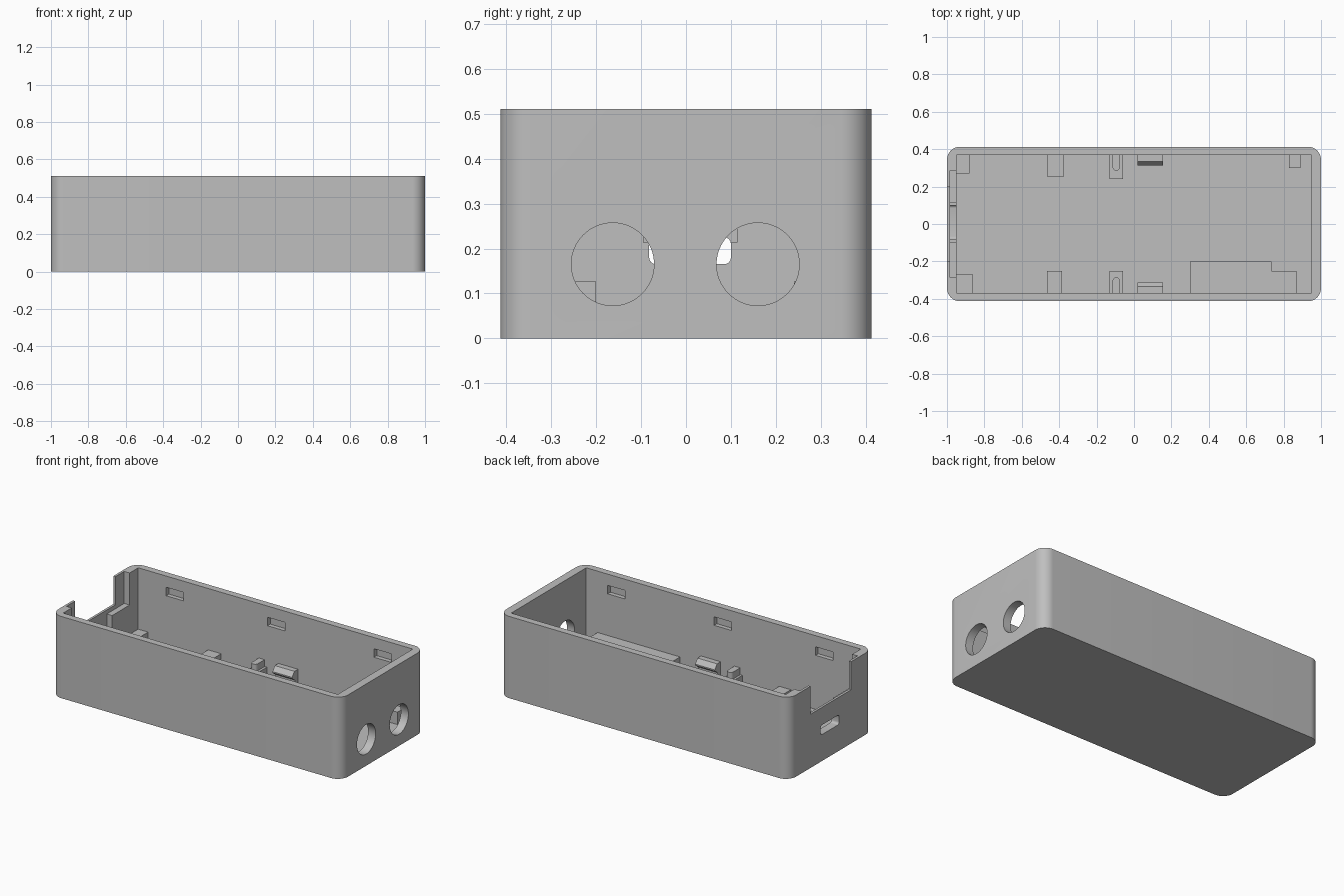
import bpy, bmesh, math
from mathutils import Vector

cube = bpy.data.objects.get("Cube")
if cube:
    bpy.data.objects.remove(cube, do_unlink=True)

mat = bpy.data.materials.new("light grey plastic")
mat.use_nodes = True
grey = (0.52, 0.52, 0.52, 1)
mat.diffuse_color = grey
mat.node_tree.nodes["Principled BSDF"].inputs["Base Color"].default_value = grey

X, Y = 1.0, 0.413              # outer half sizes
IX, IY = 0.948, 0.37           # inner half sizes
H, FLOOR, STEP = 0.51, 0.05, 0.127


def prism(name, pts, axis, lo, hi):
    """Extrude a profile along an axis; points use the other two axes in order."""
    place = {"x": lambda p, t: (t, p[0], p[1]),
             "y": lambda p, t: (p[0], t, p[1]),
             "z": lambda p, t: (p[0], p[1], t)}[axis]
    bm = bmesh.new()
    face = bm.faces.new([bm.verts.new(place(p, lo)) for p in pts])
    ext = bmesh.ops.extrude_face_region(bm, geom=[face])
    verts = [v for v in ext["geom"] if isinstance(v, bmesh.types.BMVert)]
    bmesh.ops.translate(bm, verts=verts, vec=Vector(place((0, 0), hi - lo)))
    bmesh.ops.recalc_face_normals(bm, faces=bm.faces)
    mesh = bpy.data.meshes.new(name)
    bm.to_mesh(mesh)
    bm.free()
    obj = bpy.data.objects.new(name, mesh)
    bpy.context.collection.objects.link(obj)
    mesh.materials.append(mat)
    return obj


def rect(a0, a1, b0, b1, r=0, n=10):
    """Rectangle outline with optional rounded corners."""
    if not r:
        return [(a0, b0), (a1, b0), (a1, b1), (a0, b1)]
    centres = [(a1 - r, b1 - r), (a0 + r, b1 - r), (a0 + r, b0 + r), (a1 - r, b0 + r)]
    return [(c[0] + r * math.cos((q + i / n) * math.pi / 2),
             c[1] + r * math.sin((q + i / n) * math.pi / 2))
            for q, c in enumerate(centres) for i in range(n + 1)]


def circle(cy, cz, r, n=64):
    return [(cy + r * math.cos(i * math.tau / n), cz + r * math.sin(i * math.tau / n))
            for i in range(n)]


def block(name, x0, x1, y0, y1, z0, z1):
    return prism(name, rect(x0, x1, y0, y1), "z", z0, z1)


# Tray with rounded outer corners
tray = prism("tray", rect(-X, X, -Y, Y, 0.07, 12), "z", 0, H)

# Cavity, end openings and cable holes
cutters = [
    block("cavity_cutter", -IX, IX, -IY, IY, FLOOR, 1),
    block("notch_cutter", -1.1, -0.9, -0.2, 0.2, 0.335, 1),
    block("wide_recess_cutter", -0.985, -0.9, -0.285, 0.285, 0.31, 1),
    block("port_recess_cutter", -0.985, -0.9, -0.095, 0.113, 0.213, 0.4),
    prism("port_slot_cutter", rect(-0.082, 0.1, 0.165, 0.225, 0.015, 4), "x", -1.1, -0.9),
]
for cy in (-0.163, 0.16):
    cutters.append(prism("round_hole_cutter", circle(cy, 0.165, 0.092), "x", 0.9, 1.1))

# Blind latch slots in both long walls
for cx in (-0.695, 0.005, 0.74):
    for s in (-1, 1):
        y0, y1 = sorted((s * 0.34, s * 0.397))
        cutters.append(block("latch_slot_cutter", cx - 0.06, cx + 0.06, y0, y1, 0.387, 0.44))

bpy.context.view_layer.objects.active = tray
for c in cutters:
    mod = tray.modifiers.new("cut", "BOOLEAN")
    mod.operation, mod.solver, mod.object = "DIFFERENCE", "EXACT", c
    bpy.ops.object.modifier_apply(modifier=mod.name)
    bpy.data.objects.remove(c, do_unlink=True)

bpy.ops.object.select_all(action="DESELECT")
tray.select_set(True)
bpy.ops.object.shade_smooth_by_angle(angle=math.radians(30))

# Support blocks against the walls
W, Z0 = IY + 0.01, FLOOR - 0.01
supports = [
    ("back_corner_support", -IX - 0.01, -0.88, 0.27, 1),
    ("front_corner_support", -IX - 0.01, -0.86, 0.27, -1),
    ("back_board_support", -0.465, -0.375, 0.255, 1),
    ("front_board_support", -0.465, -0.385, 0.25, -1),
    ("back_pin_support", -0.13, -0.06, 0.24, 1),
    ("front_pin_support", -0.13, -0.06, 0.25, -1),
    ("back_end_support", 0.83, 0.89, 0.3, 1),
    ("front_end_support", 0.735, 0.87, 0.25, -1),
    ("front_long_support", 0.3, 0.735, 0.2, -1),
]
for name, x0, x1, y, s in supports:
    y0, y1 = sorted((s * y, s * W))
    block(name, x0, x1, y0, y1, Z0, STEP)

# Round-nosed locating pins and hooked board clips
for side, s in (("back", 1), ("front", -1)):
    nose = [(-0.095 + 0.02 * math.cos(a), s * (0.305 - 0.02 * math.sin(a)))
            for a in [i * math.pi / 12 for i in range(13)]]
    prism(side + "_pin", nose + [(-0.115, s * W), (-0.075, s * W)], "z", Z0, 0.17)

    hook = [(W, Z0), (0.34, Z0), (0.34, 0.115), (0.312, 0.135),
            (0.312, 0.143), (0.335, 0.172), (W, 0.172)]
    prism(side + "_clip", [(s * y, z) for y, z in hook], "x", 0.02, 0.155)
